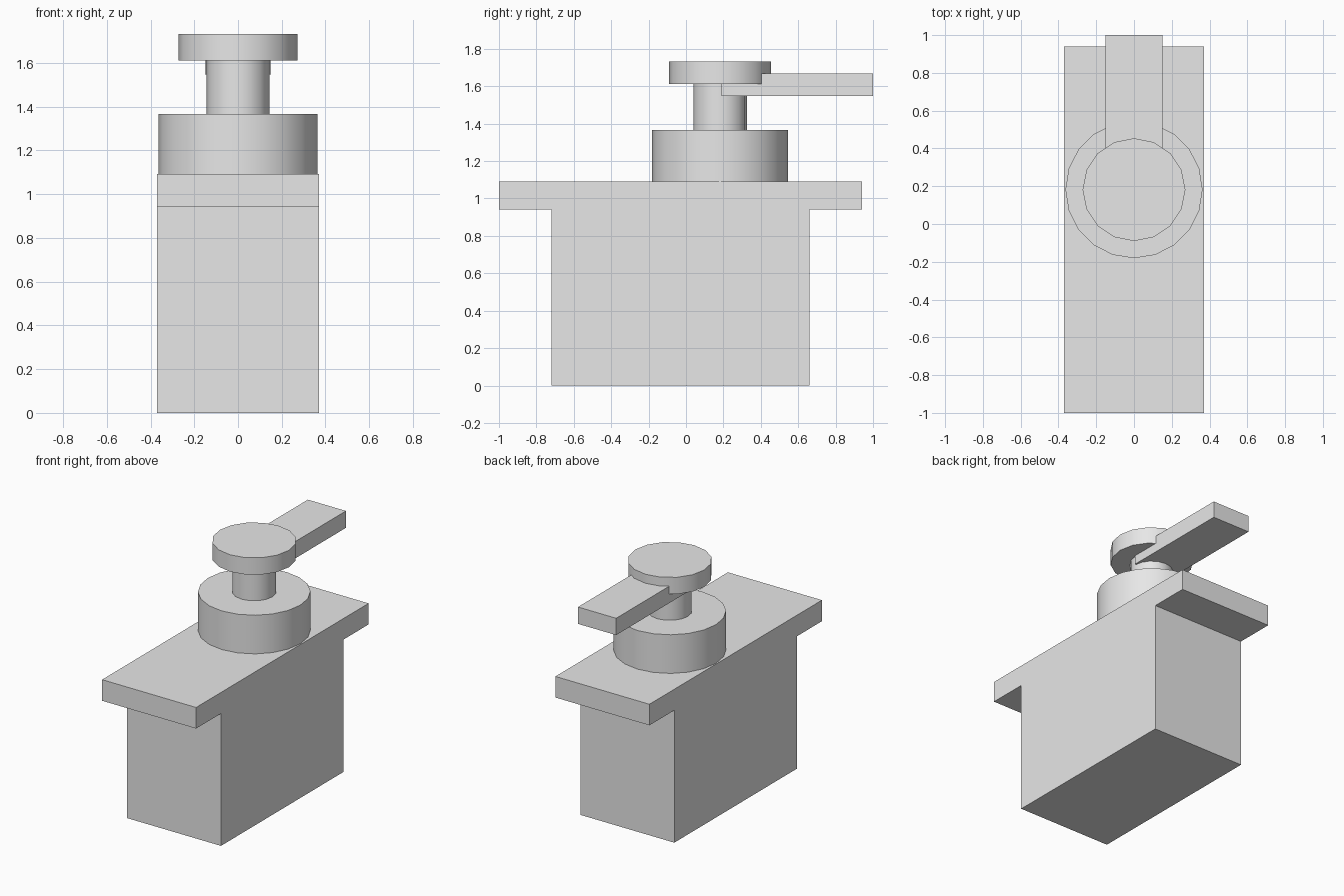
import bpy
import bmesh
import math

cube = bpy.data.objects.get("Cube")
if cube:
    bpy.data.objects.remove(cube, do_unlink=True)

grey = bpy.data.materials.new("light_grey")
grey.use_nodes = True
colour = (0.8, 0.8, 0.8, 1)
grey.diffuse_color = colour
grey.node_tree.nodes["Principled BSDF"].inputs["Base Color"].default_value = colour

AXIS_Y = 0.182  # centre line of the output shaft


def finish(obj, name):
    obj.name = obj.data.name = name
    obj.data.materials.append(grey)
    return obj


def extruded_profile(name, points, half_width):
    """Closed y-z profile swept across x."""
    bm = bmesh.new()
    face = bm.faces.new([bm.verts.new((-half_width, y, z)) for y, z in points])
    swept = bmesh.ops.extrude_face_region(bm, geom=[face])["geom"]
    verts = [v for v in swept if isinstance(v, bmesh.types.BMVert)]
    bmesh.ops.translate(bm, verts=verts, vec=(2 * half_width, 0, 0))
    bmesh.ops.recalc_face_normals(bm, faces=bm.faces)
    mesh = bpy.data.meshes.new(name)
    bm.to_mesh(mesh)
    bm.free()
    obj = bpy.data.objects.new(name, mesh)
    bpy.context.collection.objects.link(obj)
    return finish(obj, name)


def drum(name, radius, bottom, top, sides):
    """Upright cylinder on the shaft axis, smooth round its wall."""
    bpy.ops.mesh.primitive_cylinder_add(
        vertices=sides, radius=radius, depth=top - bottom,
        location=(0, AXIS_Y, (bottom + top) / 2))
    bpy.ops.object.shade_smooth_by_angle(angle=math.radians(30))
    return finish(bpy.context.object, name)


# Motor case with its mounting flanges, one flush T-shaped block
extruded_profile("motor_case", [
    (-0.72, 0), (0.66, 0), (0.66, 0.942), (0.94, 0.942),
    (0.94, 1.092), (-1, 1.092), (-1, 0.942), (-0.72, 0.942)], 0.37)

# Gear housing, output shaft and cap
drum("gear_housing", 0.363, 1.092, 1.367, 20)
drum("output_shaft", 0.143, 1.367, 1.612, 16)
drum("shaft_cap", 0.272, 1.612, 1.732, 16)

# Arm reaching backwards from the shaft
extruded_profile("arm", [
    (0.19, 1.548), (1, 1.548), (1, 1.668), (0.19, 1.668)], 0.15)
